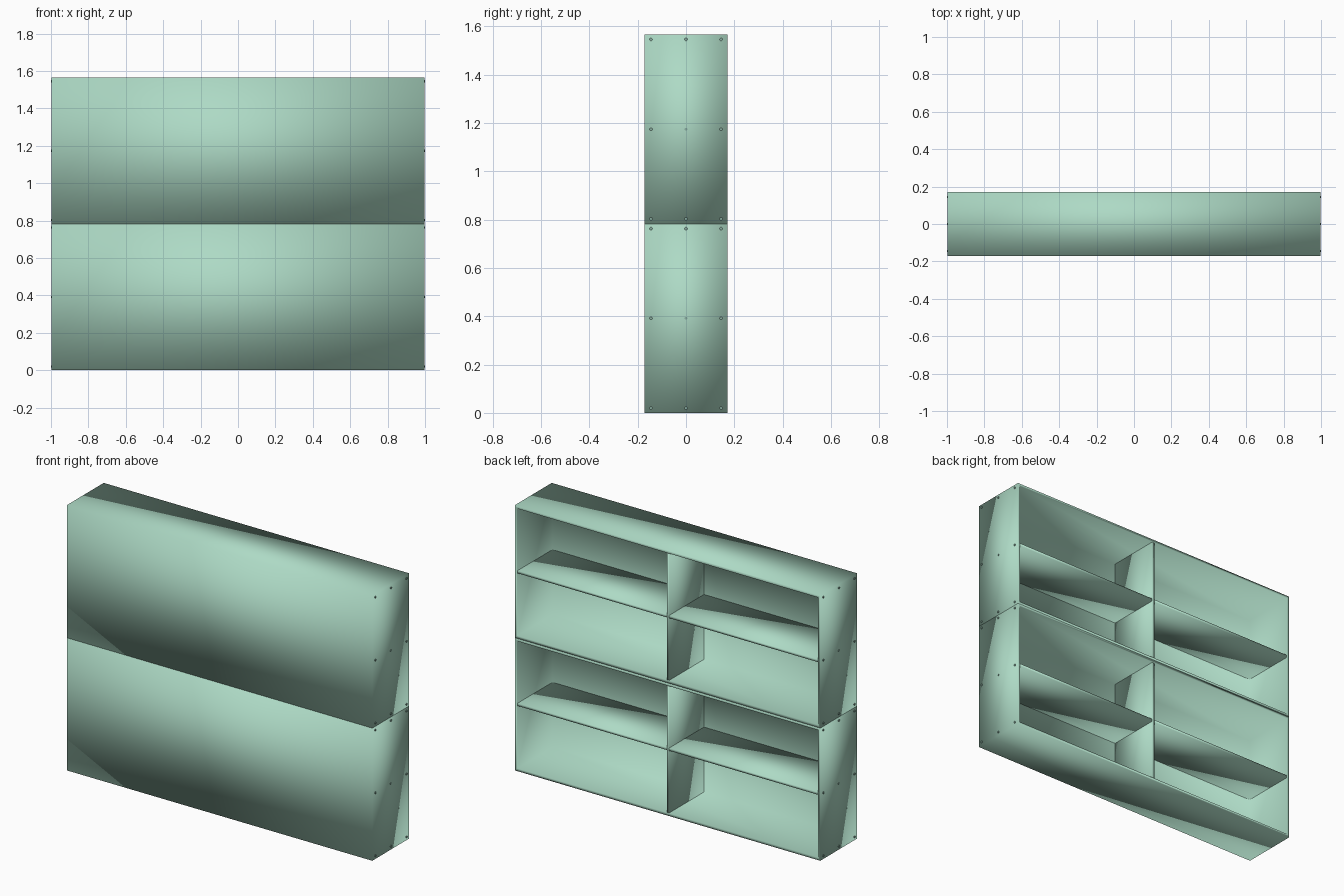
import bpy, bmesh
from math import pi
from mathutils import Matrix

if "Cube" in bpy.data.objects:
    bpy.data.objects.remove(bpy.data.objects["Cube"])

W, D, H = 0.997, 0.172, 0.7825   # half width, half depth, height of one case
T = 0.016                        # board thickness

mat = bpy.data.materials.new("pale_green")
mat.diffuse_color = (0.42, 0.70, 0.56, 1)
mat.use_nodes = True
mat.node_tree.nodes["Principled BSDF"].inputs["Base Color"].default_value = mat.diffuse_color
dark = bpy.data.materials.new("screw_green")
dark.diffuse_color = (0.25, 0.42, 0.35, 1)
dark.use_nodes = True
dark.node_tree.nodes["Principled BSDF"].inputs["Base Color"].default_value = dark.diffuse_color


def finish(bm, name, material, smooth=True):
    bmesh.ops.recalc_face_normals(bm, faces=bm.faces)
    me = bpy.data.meshes.new(name)
    bm.to_mesh(me)
    bm.free()
    me.materials.append(material)
    for p in me.polygons:
        p.use_smooth = smooth
    ob = bpy.data.objects.new(name, me)
    bpy.context.collection.objects.link(ob)
    return ob


def box_bm(x0, x1, y0, y1, z0, z1):
    bm = bmesh.new()
    m = Matrix.Translation(((x0 + x1) / 2, (y0 + y1) / 2, (z0 + z1) / 2))
    bmesh.ops.create_cube(bm, size=1, matrix=m @ Matrix.Diagonal((x1 - x0, y1 - y0, z1 - z0, 1)))
    return bm


for name, z in (("lower", 0), ("upper", H)):
    # Case: box open at the back, thickened inward
    bm = box_bm(-W, W, -D, D, z, z + H)
    bmesh.ops.delete(bm, geom=[f for f in bm.faces if f.calc_center_median().y > D - 0.01],
                     context='FACES')
    case = finish(bm, name + "_case", mat)
    s = case.modifiers.new("boards", 'SOLIDIFY')
    s.thickness = T
    s.offset = -1
    s.use_even_offset = True

    # Upright divider and the half shelves either side
    back = D - 0.004
    finish(box_bm(-T / 2, T / 2, -D + T, back, z + T, z + H - T), name + "_divider", mat)
    mid = z + H / 2
    for side, x0, x1 in (("left", -W + T, -T / 2), ("right", T / 2, W - T)):
        finish(box_bm(x0, x1, -D + T, back, mid - T / 2, mid + T / 2),
               f"{name}_{side}_shelf", mat)

    # Screw heads, three by three on each end
    bm = bmesh.new()
    for sx in (-1, 1):
        for y in (-0.145, 0, 0.145):
            for dz in (0.02, H / 2, H - 0.02):
                m = Matrix.Translation((sx * (W + 0.0005), y, z + dz)) @ Matrix.Rotation(pi / 2, 4, 'Y')
                bmesh.ops.create_cone(bm, cap_ends=True, segments=12, radius1=0.006,
                                      radius2=0.006, depth=0.005, matrix=m)
    finish(bm, name + "_screws", dark, smooth=False)
